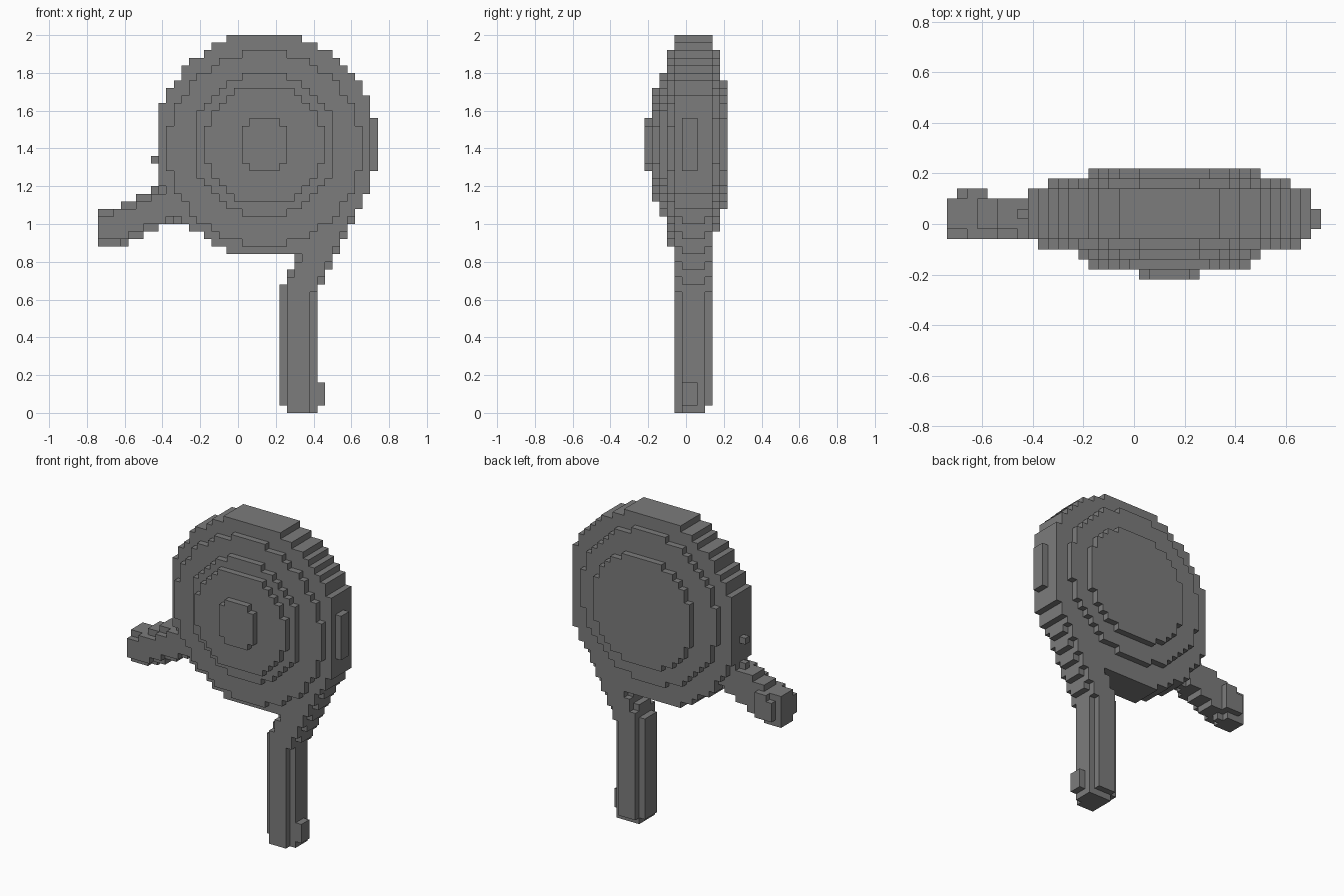
import bpy
from mathutils import Vector

cube = bpy.data.objects.get("Cube")
if cube:
    bpy.data.objects.remove(cube, do_unlink=True)

S = 0.04  # edge of one block

grey = bpy.data.materials.new("mid_grey")
grey.use_nodes = True
colour = (0.2, 0.2, 0.2, 1)
grey.diffuse_color = colour
grey.node_tree.nodes["Principled BSDF"].inputs["Base Color"].default_value = colour


def centre(cell):
    i, j, k = cell
    return i * S, j * S, (k + 0.5) * S


def within(a, b, r):
    return a * a + b * b < r * r


# Stepped discs on either side of the rim: layer -> centre x, centre z, radius
STEPS = {
    -5: (0.14, 1.42, 0.14), -4: (0.14, 1.42, 0.315), -3: (0.14, 1.42, 0.378),
    -2: (0.14, 1.40, 0.51), 4: (0.14, 1.44, 0.475), 5: (0.16, 1.42, 0.345),
}


def in_disc(cell):
    x, y, z = centre(cell)
    j = cell[1]
    if j in STEPS:
        cx, cz, r = STEPS[j]
        return within(x - cx, z - cz, r)
    if not -1 <= j <= 3 or x < -0.42 or (x > 0.7 and j not in (0, 1)):
        return False
    return within(x - 0.15, z - 1.42, 0.5915)


# Upright leg that leans outward where it meets the disc
def in_leg(cell):
    x, y, z = centre(cell)
    if z > 1.1:
        return False
    if z < S and (x < 0.26 or y > 0.1):
        return False
    axis = 0.32 + max(0, z - 0.64) * 0.5
    heel = 0.42 < x < 0.46 and S < z < 0.16 and cell[1] in (0, 1)
    return heel or within(x - axis, y - S, 0.108)


# Side arm rising toward the disc
def in_arm(cell):
    x, y, z = centre(cell)
    if not -0.74 < x < -0.2:
        return False
    if y > 0.1 and not -0.7 < x < -0.58:
        return False
    axis = 0.98 + max(0, x + 0.66) * 0.43
    return within(z - axis, y - S, 0.108)


# Single raised block on the rim
def in_nub(cell):
    return cell == (-11, 1, 33)


grid = [(i, j, k) for i in range(-18, 19) for j in range(-5, 6) for k in range(50)]
parts, used = {}, set()
for name, rule in (("round_body", in_disc), ("leg", in_leg),
                   ("side_arm", in_arm), ("rim_nub", in_nub)):
    parts[name] = [c for c in grid if c not in used and rule(c)]
    used.update(parts[name])


def build(name, cells):
    """Skin the blocks, leaving out walls between touching blocks."""
    index, faces = {}, []
    for cell in cells:
        for axis in range(3):
            for side in (0, 1):
                beside = list(cell)
                beside[axis] += 2 * side - 1
                if tuple(beside) in used:
                    continue
                loop = []
                for u, v in ((0, 0), (1, 0), (1, 1), (0, 1)):
                    corner = list(cell)
                    corner[axis] += side
                    corner[(axis + 1) % 3] += u
                    corner[(axis + 2) % 3] += v
                    loop.append(index.setdefault(tuple(corner), len(index)))
                faces.append(loop if side else loop[::-1])
    verts = [Vector((i - 0.5, j - 0.5, k)) * S for i, j, k in index]
    mesh = bpy.data.meshes.new(name)
    mesh.from_pydata(verts, [], faces)
    mesh.materials.append(grey)
    bpy.context.scene.collection.objects.link(bpy.data.objects.new(name, mesh))


for name, cells in parts.items():
    build(name, cells)
